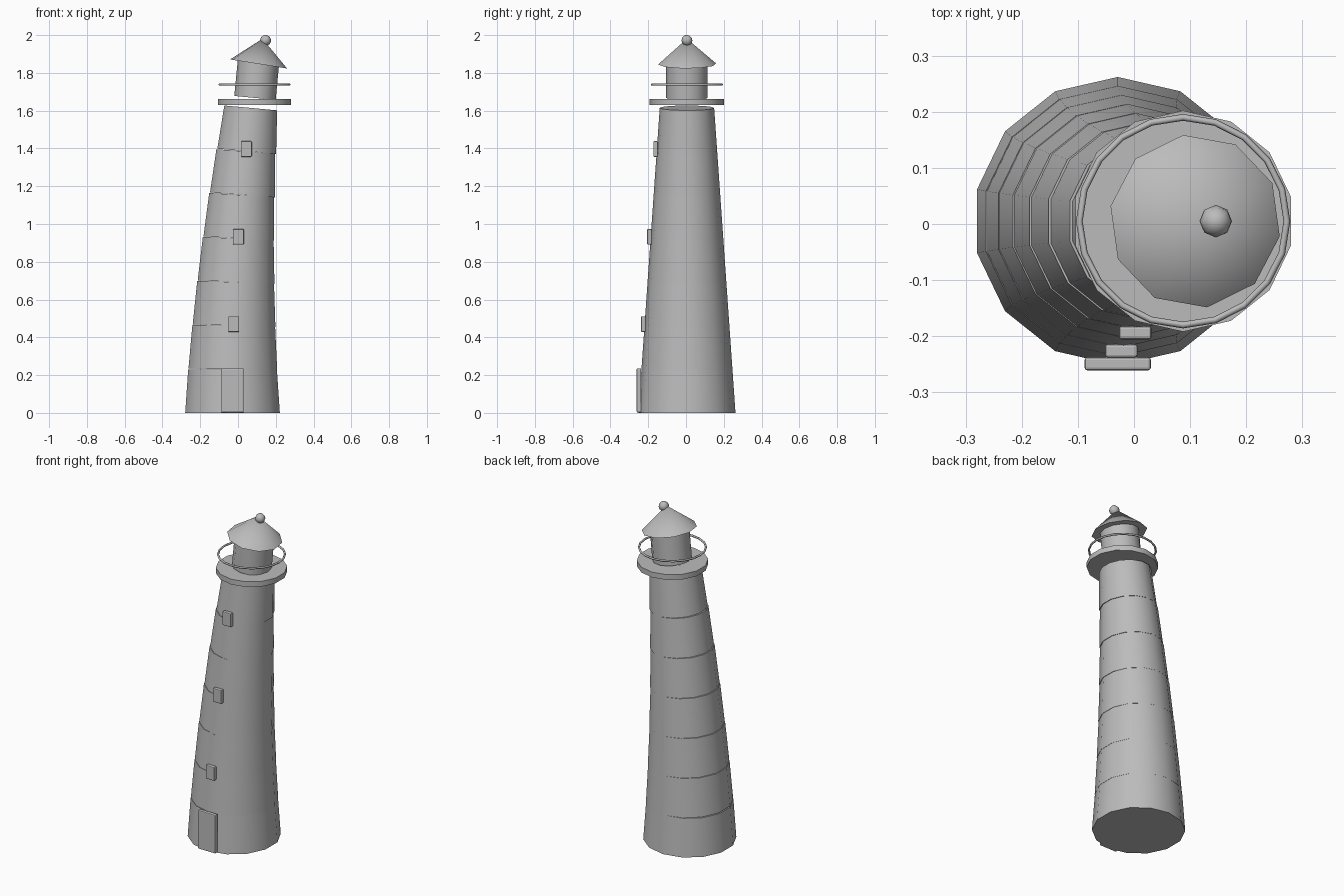
import bpy
import math

cube = bpy.data.objects.get("Cube")
if cube:
    bpy.data.objects.remove(cube, do_unlink=True)

# One plain stone colour
stone = bpy.data.materials.new("grey_stone")
stone.use_nodes = True
GREY = (0.5, 0.5, 0.5, 1.0)
stone.diffuse_color = GREY
stone.node_tree.nodes["Principled BSDF"].inputs["Base Color"].default_value = GREY

AXIS_Y = 0.005
SIDES = 14
TOWER_HEIGHT = 1.615
BASE_RADIUS, TOP_RADIUS = 0.257, 0.144
SEGMENTS = 7


def finish(name, smooth=40, lean=0.0, spin=0.0):
    """Name, turn, colour and shade the newest object."""
    obj = bpy.context.object
    obj.name = name
    obj.rotation_mode = 'ZYX'
    obj.rotation_euler = (0, lean, spin)
    obj.data.materials.append(stone)
    if smooth:
        bpy.ops.object.shade_smooth_by_angle(angle=math.radians(smooth))
    return obj


def frustum(name, x, z, r1, r2, height, sides=SIDES, lean=0.0, spin=0.0):
    bpy.ops.mesh.primitive_cone_add(vertices=sides, radius1=r1, radius2=r2,
                                    depth=height, location=(x, AXIS_Y, z))
    return finish(name, lean=lean, spin=spin)


def panel(name, x, y, z, width, depth, height):
    bpy.ops.mesh.primitive_cube_add(size=1, location=(x, y, z))
    obj = bpy.context.object
    obj.scale = (width, depth, height)
    bpy.ops.object.transform_apply(location=False, rotation=False, scale=True)
    bevel = obj.modifiers.new("soft_edges", 'BEVEL')
    bevel.width = 0.005
    bevel.segments = 2
    return finish(name, smooth=0)


def centre(t):
    """Sideways position of the bending tower axis, t from foot to top."""
    return -0.03 + 0.1 * t * t


def radius(t):
    return BASE_RADIUS + (TOP_RADIUS - BASE_RADIUS) * t


# Leaning tower of stacked, tapering drums
step = TOWER_HEIGHT / SEGMENTS
for i in range(SEGMENTS):
    t0, t1 = i / SEGMENTS, (i + 1) / SEGMENTS
    middle = (centre(t0) + centre(t1)) / 2
    lean = 0.8 * math.atan((centre(t1) - centre(t0)) / step) if i else 0.0
    frustum(f"tower_drum_{i + 1}", middle, (i + 0.5) * step,
            radius(t0), radius(t1), step, lean=lean)

# Door and three windows on the front
panel("door", -0.029, -0.249, 0.119, 0.118, 0.024, 0.234)
for i, z in enumerate((0.47, 0.932, 1.397)):
    t = z / TOWER_HEIGHT
    panel(f"window_{i + 1}", centre(t) - 0.001, AXIS_Y - radius(t) - 0.007, z,
          0.058, 0.024, 0.083)

# Gallery platform and its rail
frustum("gallery_platform", 0.0875, 1.645, 0.197, 0.197, 0.032)
bpy.ops.mesh.primitive_torus_add(major_radius=0.185, minor_radius=0.006,
                                 major_segments=20, minor_segments=6,
                                 location=(0.0875, AXIS_Y, 1.738))
finish("gallery_rail", smooth=70)

# Tilted lantern room, roof and finial
frustum("lantern_room", 0.099, 1.762, 0.11, 0.11, 0.19, sides=12,
        lean=math.radians(5.5))
frustum("lantern_roof", 0.1195, 1.914, 0.155, 0.0, 0.135, sides=10,
        lean=math.radians(9), spin=math.radians(8))
bpy.ops.mesh.primitive_uv_sphere_add(segments=8, ring_count=6, radius=0.029,
                                     location=(0.146, AXIS_Y, 1.972))
finish("roof_finial", smooth=70, lean=math.radians(9))
